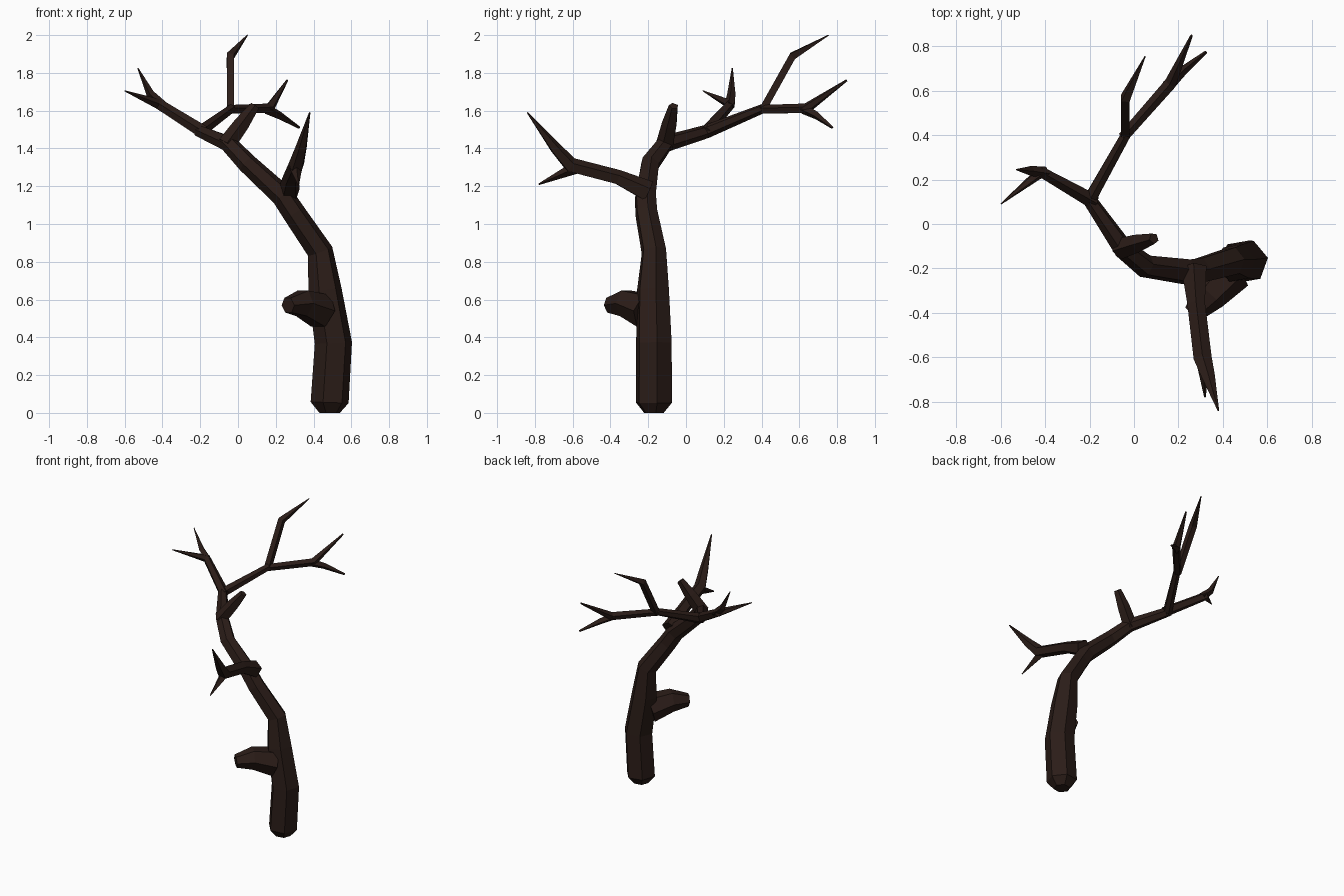
import bpy, bmesh, math
from mathutils import Vector

bark = bpy.data.materials.new("dark_bark")
bark.diffuse_color = (0.024, 0.012, 0.009, 1)


def limb(name, path, sides=5, phase=0.0):
    """Faceted tapering tube through (x, y, z, radius) points."""
    pts = [Vector(p[:3]) for p in path]
    bm = bmesh.new()
    rings, u = [], None
    for i, p in enumerate(pts):
        a = (p - pts[i - 1]).normalized() if i else Vector()
        b = (pts[i + 1] - p).normalized() if i < len(pts) - 1 else Vector()
        t = (a + b).normalized()
        if u is None:
            u = Vector((1, 0, 0)) if abs(t.z) > 0.9 else Vector((0, 0, 1))
        u = (u - t * u.dot(t)).normalized()
        v = t.cross(u)
        ring = []
        for k in range(sides):
            ang = math.radians(phase) + math.tau * k / sides
            ring.append(bm.verts.new(p + path[i][3] * (u * math.cos(ang) + v * math.sin(ang))))
        rings.append(ring)
    for lo, hi in zip(rings, rings[1:]):
        for k in range(sides):
            n = (k + 1) % sides
            bm.faces.new((lo[k], lo[n], hi[n], hi[k]))
    bm.faces.new(rings[0][::-1])
    bm.faces.new(rings[-1])
    bmesh.ops.recalc_face_normals(bm, faces=bm.faces)
    me = bpy.data.meshes.new(name)
    bm.to_mesh(me)
    bm.free()
    me.materials.append(bark)
    ob = bpy.data.objects.new(name, me)
    bpy.context.collection.objects.link(ob)
    return ob


# Leaning trunk running on into the main upper limb
limb("trunk", [
    (0.485, -0.17, 0.0, 0.055), (0.485, -0.17, 0.055, 0.102),
    (0.505, -0.17, 0.37, 0.1), (0.46, -0.175, 0.65, 0.09),
    (0.435, -0.17, 0.855, 0.069), (0.295, -0.21, 1.06, 0.062),
    (0.235, -0.215, 1.15, 0.06), (0.05, -0.19, 1.32, 0.053),
    (-0.05, -0.11, 1.425, 0.046), (-0.2, 0.11, 1.49, 0.036),
    (-0.035, 0.405, 1.61, 0.025)], 6, 10)

# Broken stubs
limb("lower_stub", [
    (0.44, -0.21, 0.54, 0.1), (0.34, -0.32, 0.58, 0.078),
    (0.265, -0.405, 0.57, 0.045)], 6, 30)
limb("upper_stub", [
    (-0.06, -0.11, 1.42, 0.05), (0.02, -0.085, 1.53, 0.043),
    (0.09, -0.065, 1.625, 0.026)], 5)

# Front branch with its fork
limb("front_branch", [
    (0.27, -0.2, 1.17, 0.06), (0.28, -0.36, 1.245, 0.042),
    (0.31, -0.61, 1.31, 0.043), (0.335, -0.69, 1.4, 0.032),
    (0.38, -0.84, 1.59, 0.004)], 5)
limb("front_twig", [
    (0.305, -0.57, 1.305, 0.036), (0.32, -0.78, 1.21, 0.004)], 4)

# Left branch with its fork
limb("left_branch", [
    (-0.18, 0.1, 1.485, 0.036), (-0.42, 0.235, 1.635, 0.029),
    (-0.6, 0.09, 1.705, 0.003)], 5)
limb("left_twig", [
    (-0.4, 0.23, 1.625, 0.028), (-0.465, 0.24, 1.69, 0.022),
    (-0.53, 0.245, 1.825, 0.003)], 4)

# Back branches: one rising, one spreading and forked
limb("rising_branch", [
    (-0.04, 0.4, 1.595, 0.027), (-0.04, 0.565, 1.89, 0.027),
    (0.05, 0.755, 2.0, 0.003)], 4, 45)
limb("back_branch", [
    (-0.05, 0.39, 1.605, 0.025), (0.165, 0.635, 1.61, 0.029),
    (0.26, 0.85, 1.76, 0.006)], 5)
limb("back_twig", [
    (0.15, 0.62, 1.61, 0.028), (0.22, 0.69, 1.575, 0.021),
    (0.325, 0.775, 1.51, 0.007)], 4)
